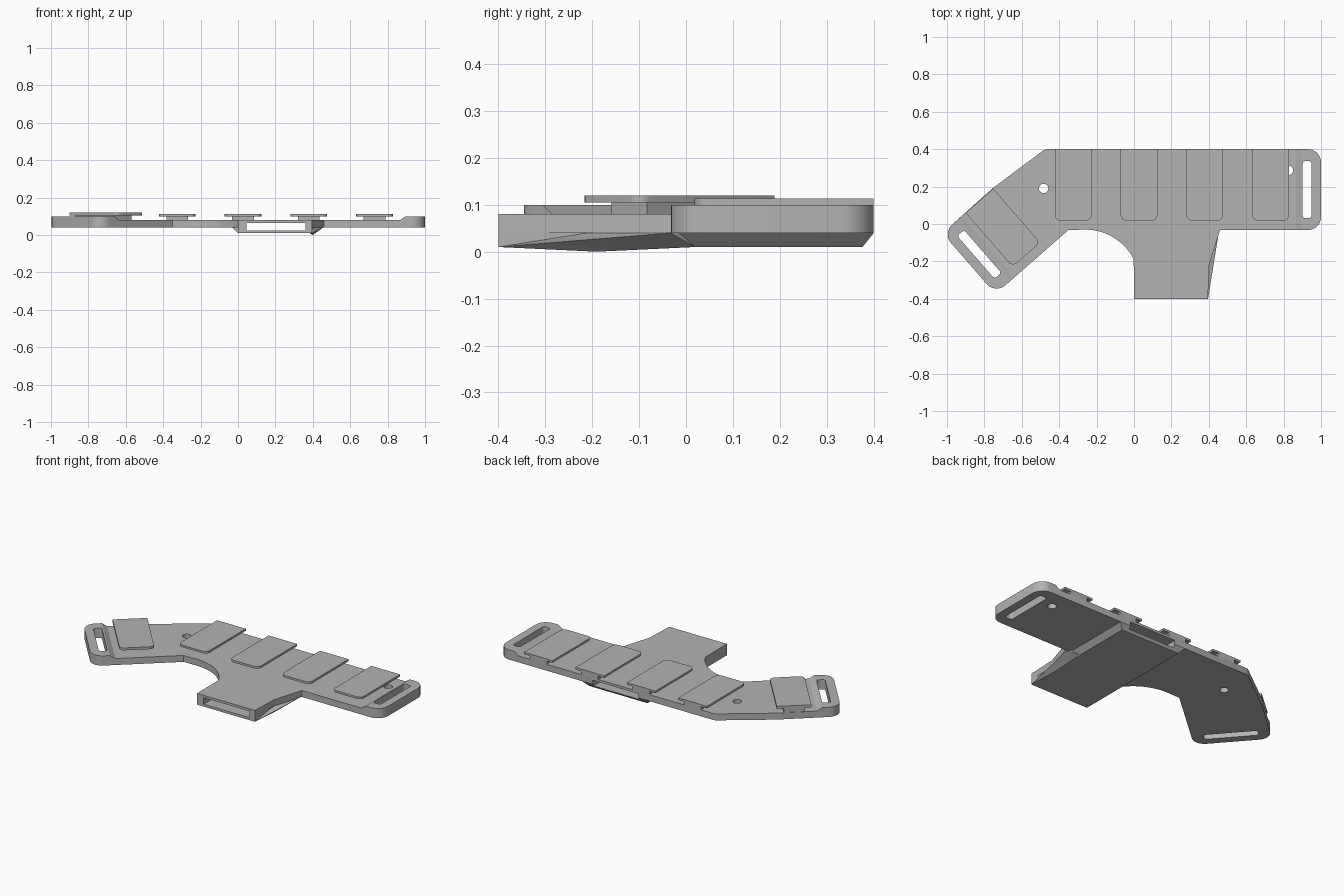
import bpy, bmesh, math
from mathutils import Vector, Matrix

if "Cube" in bpy.data.objects:
    bpy.data.objects.remove(bpy.data.objects["Cube"])

grey = bpy.data.materials.new("mid grey")
grey.diffuse_color = (0.45, 0.45, 0.45, 1)
grey.use_nodes = True
grey.node_tree.nodes["Principled BSDF"].inputs["Base Color"].default_value = grey.diffuse_color


def add_object(name, bm, matrix=None):
    if matrix is not None:
        bm.transform(matrix)
    bmesh.ops.recalc_face_normals(bm, faces=bm.faces)
    mesh = bpy.data.meshes.new(name)
    bm.to_mesh(mesh)
    bm.free()
    mesh.materials.append(grey)
    obj = bpy.data.objects.new(name, mesh)
    bpy.context.collection.objects.link(obj)
    return obj


def prism(name, pts, z0, z1, matrix=None, ramp=0.0):
    """Extrude an outline; ramp slides the top of the x = 0 side inwards."""
    bm = bmesh.new()
    low = [bm.verts.new((x, y, z0)) for x, y in pts]
    top = [bm.verts.new((x + (ramp if x < 1e-4 else 0), y, z1)) for x, y in pts]
    bm.faces.new(low[::-1])
    bm.faces.new(top)
    n = len(pts)
    for i in range(n):
        j = (i + 1) % n
        bm.faces.new((low[i], low[j], top[j], top[i]))
    return add_object(name, bm, matrix)


def hull(name, pts):
    bm = bmesh.new()
    for p in pts:
        bm.verts.new(p)
    bmesh.ops.convex_hull(bm, input=bm.verts)
    return add_object(name, bm)


def arc(cx, cy, r, a0, a1, n=8):
    return [(cx + r * math.cos(math.radians(a0 + (a1 - a0) * i / n)),
             cy + r * math.sin(math.radians(a0 + (a1 - a0) * i / n))) for i in range(n + 1)]


def rounded(x0, x1, y0, y1, radii):
    """Rectangle with a radius per corner, from (x0, y0) anticlockwise."""
    pts = []
    for (x, y, sx, sy, a), r in zip(((x0, y0, 1, 1, 180), (x1, y0, -1, 1, 270),
                                     (x1, y1, -1, -1, 0), (x0, y1, 1, -1, 90)), radii):
        pts += arc(x + sx * r, y + sy * r, r, a, a + 90) if r else [(x, y)]
    return pts


# Frames: strap ends point outwards along local x, centred on local y
ANGLE = math.radians(41)
out = Vector((-math.cos(ANGLE), -math.sin(ANGLE), 0))
side = Vector((-math.sin(ANGLE), math.cos(ANGLE), 0))
right_frame = Matrix.Translation((0.865, 0.184, 0))
left_frame = Matrix.Translation(out * 0.67 + side * 0.42) @ Matrix.Rotation(ANGLE + math.pi, 4, 'Z')
HALF, LENGTH, R = 0.216, 0.135, 0.07
end_outline = rounded(0, LENGTH, -HALF, HALF, (0, R, R, 0))


def to_world(frame, pts):
    return [tuple((frame @ Vector((x, y, 0)))[:2]) for x, y in pts]


# Main plate: right strap end, bent left arm, curved inner corner and handle
right_end = to_world(right_frame, end_outline[1:-1])
left_end = to_world(left_frame, end_outline[1:-1])
outline = (right_end + [(-0.465, 0.4), (-0.48, 0.396), (-0.495, 0.386), (-0.755, 0.192)]
           + left_end + [(-0.35, -0.032)]
           + arc(-0.26, -0.32, 0.29, 90, 27, 14)
           + [(0, -0.4), (0.395, -0.4), (0.402, -0.22), (0.408, -0.2), (0.46, -0.032)])
plate = prism("main_plate", outline, 0.04, 0.08)

# Raised strap ends with a sloped inner side
pads = [prism("right_strap_end", end_outline, 0.08, 0.10, right_frame, 0.03),
        prism("left_strap_end", end_outline, 0.08, 0.10, left_frame, 0.03)]

# Sleeve below the plate
sleeve = hull("sleeve_front", [(x, y, z) for x in (0, 0.396) for y, z in
                               ((-0.4, 0.01), (0, 0.01), (-0.4, 0.04), (0, 0.04))])
flare = hull("sleeve_body", [(0, -0.13, 0.01), (0.4, -0.13, 0.01), (0, 0.376, 0.01), (0.4, 0.376, 0.01),
                             (-0.03, -0.13, 0.04), (0.43, -0.12, 0.04),
                             (-0.03, 0.4, 0.04), (0.43, 0.4, 0.04)])
hull("sleeve_gusset", [(0.396, -0.4, 0.01), (0.4, -0.19, 0.0), (0.4, -0.21, 0.04), (0.43, -0.12, 0.04),
                       (0.455, -0.034, 0.04), (0.4, 0.02, 0.01), (0.385, -0.4, 0.01),
                       (0.385, -0.19, 0.008), (0.385, 0.02, 0.01), (0.385, 0.02, 0.04)])

# Cutters: strap slots, round holes and the tunnel through the sleeve
slot = rounded(0.037, 0.085, -0.152, 0.152, (0.014,) * 4)
slots = [prism("slot_cutter", slot, 0, 0.2, f) for f in (right_frame, left_frame)]
holes = [prism("hole_cutter", arc(x, y, 0.025, 0, 345, 23), 0, 0.0795 + dz)
         for x, y, dz in ((-0.483, 0.19, 0.1), (0.826, 0.287, 0.01))]
tunnel = prism("tunnel_cutter", [(0.045, -0.5), (0.36, -0.5), (0.36, 0.5), (0.045, 0.5)], 0.025, 0.065)


def cut(obj, cutters):
    for c in cutters:
        mod = obj.modifiers.new("cut", 'BOOLEAN')
        mod.operation, mod.solver, mod.object = 'DIFFERENCE', 'EXACT', c
    bpy.context.view_layer.update()
    graph = bpy.context.evaluated_depsgraph_get()
    mesh = bpy.data.meshes.new_from_object(obj.evaluated_get(graph))
    obj.modifiers.clear()
    obj.data = mesh


cut(plate, slots + holes + [tunnel])
for pad, s in zip(pads, slots):
    cut(pad, [s])
for part in (sleeve, flare):
    cut(part, [tunnel])
for c in slots + holes + [tunnel]:
    bpy.data.objects.remove(c)


# Clips: a flat tab with rounded front corners on a narrower stem
def clip(name, frame, z_mid, z_top):
    w = 0.098
    prism(name + "_stem", rounded(-w + 0.04, w - 0.04, -0.325, 0, (0,) * 4), 0.08, z_mid, frame)
    prism(name + "_tab", rounded(-w, w, -0.382, 0, (0.03, 0.03, 0, 0)), z_mid, z_top, frame)


for i, x in enumerate((-0.325, 0.027, 0.378, 0.73)):
    clip("clip_%d" % (i + 1), Matrix.Translation((x, 0.4, 0)), 0.10, 0.113)
clip("arm_clip", Matrix.Translation(out * 0.542 + side * 0.636) @ Matrix.Rotation(ANGLE, 4, 'Z'), 0.105, 0.12)

# Smooth the rounded walls, keep the edges sharp
bpy.ops.object.select_all(action='SELECT')
bpy.context.view_layer.objects.active = plate
bpy.ops.object.shade_smooth_by_angle(angle=math.radians(30))
